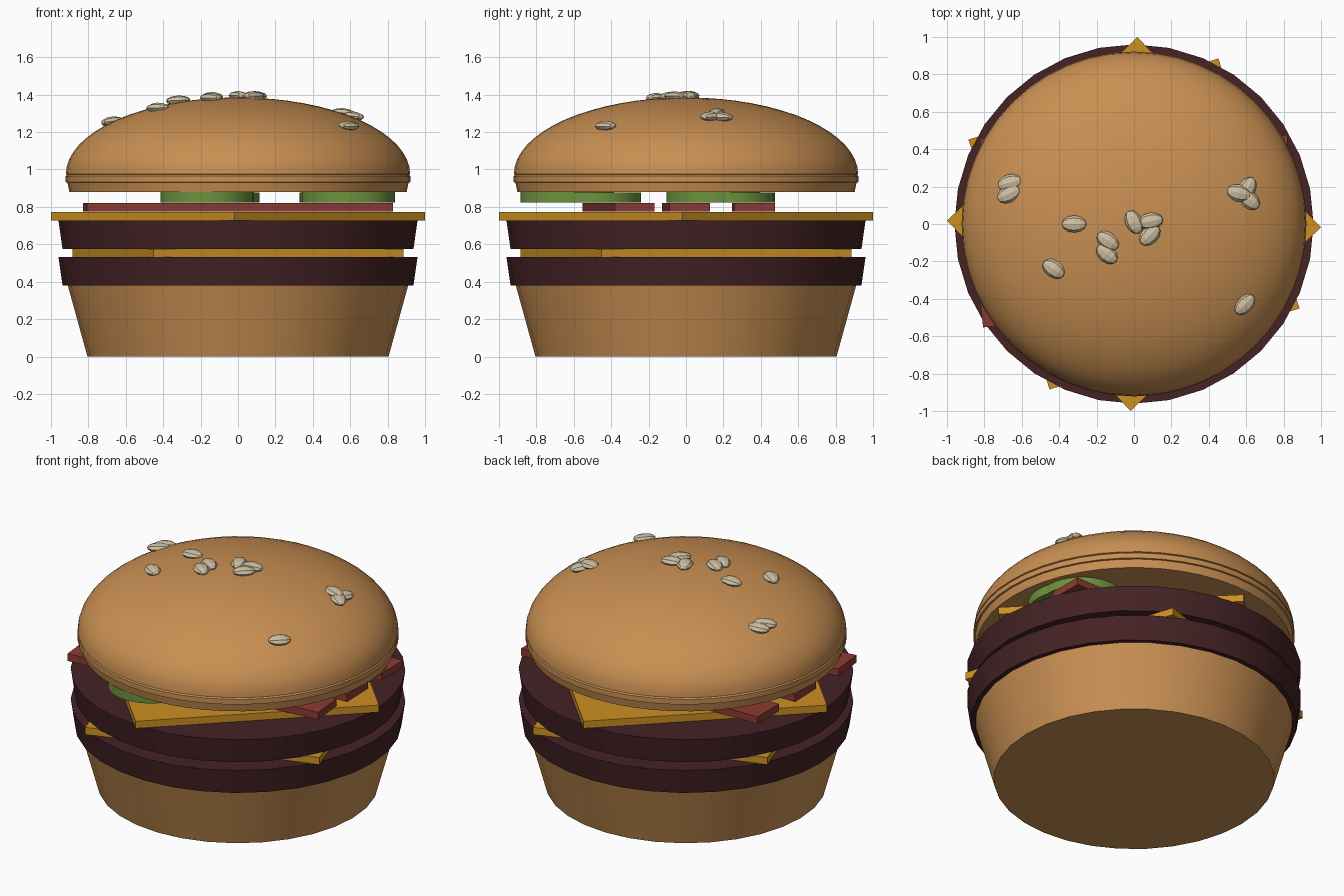
import bpy, bmesh, math
from mathutils import Matrix, Vector

cube = bpy.data.objects.get("Cube")
if cube:
    bpy.data.objects.remove(cube, do_unlink=True)


def material(name, rgb):
    m = bpy.data.materials.new(name)
    m.use_nodes = True
    m.diffuse_color = (*rgb, 1)
    bsdf = next(n for n in m.node_tree.nodes if n.type == "BSDF_PRINCIPLED")
    bsdf.inputs["Base Color"].default_value = (*rgb, 1)
    return m


BUN = material("toasted bun", (0.58, 0.275, 0.085))
MEAT = material("dark meat", (0.058, 0.016, 0.018))
CHEESE = material("cheese yellow", (0.60, 0.28, 0.016))
BACON = material("bacon red", (0.26, 0.044, 0.03))
PICKLE = material("pickle green", (0.15, 0.29, 0.048))
SEED = material("sesame cream", (0.62, 0.52, 0.36))


def finish(bm, name, mat, smooth=True):
    bmesh.ops.recalc_face_normals(bm, faces=bm.faces)
    me = bpy.data.meshes.new(name)
    bm.to_mesh(me)
    bm.free()
    me.materials.append(mat)
    for p in me.polygons:
        p.use_smooth = smooth
    if smooth:
        me.set_sharp_from_angle(angle=math.radians(30))
    ob = bpy.data.objects.new(name, me)
    bpy.context.collection.objects.link(ob)
    return ob


def revolve(name, profile, mat, sides=32, at=(0, 0)):
    """Closed solid turned from (radius, z) points, bottom to top."""
    bm = bmesh.new()
    rings = []
    for r, z in profile:
        rings.append([bm.verts.new((at[0] + r * math.cos(2 * math.pi * i / sides),
                                    at[1] + r * math.sin(2 * math.pi * i / sides), z))
                      for i in range(sides)])
    for a, b in zip(rings, rings[1:]):
        for i in range(sides):
            j = (i + 1) % sides
            bm.faces.new((a[i], a[j], b[j], b[i]))
    bm.faces.new(rings[0][::-1])
    bm.faces.new(rings[-1])
    return finish(bm, name, mat)


def slab(name, centre, size, degrees, mat):
    """Flat box turned about z."""
    bm = bmesh.new()
    bmesh.ops.create_cube(bm, size=1, matrix=Matrix.Translation(centre)
                          @ Matrix.Rotation(math.radians(degrees), 4, "Z")
                          @ Matrix.Diagonal((*size, 1)))
    return finish(bm, name, mat, smooth=False)


# Buns
DOME_R, DOME_Z, DOME_H = 0.92, 0.975, 0.41
revolve("bottom_bun", [(0.805, 0), (0.91, 0.38)], BUN)
dome = [(DOME_R * math.cos(t), DOME_Z + DOME_H * math.sin(t))
        for t in (math.radians(90 * i / 16) for i in range(16))]
dome.append((0.01, DOME_Z + DOME_H))
revolve("top_bun", [(0.902, 0.88), (0.912, 0.93), (0.922, 0.932), (0.922, 0.965),
                    (0.914, 0.972)] + dome, BUN, sides=48)

# Patties and cheese slices
for label, z in (("lower", 0.38), ("upper", 0.575)):
    revolve(label + "_patty", [(0.938, z), (0.96, z + 0.152)], MEAT)
slab("lower_cheese", (0, 0, 0.553), (1.405, 1.405, 0.046), 18, CHEESE)
slab("upper_cheese", (0, 0, 0.751), (1.414, 1.414, 0.045), 44, CHEESE)

# Bacon strips
for label, y, angle in (("front", -0.36, 6), ("middle", 0, 1.4), ("back", 0.36, 0.5)):
    slab(label + "_bacon", (0, y, 0.797), (1.645, 0.215, 0.046), angle, BACON)

# Pickle slices in two overlapping pairs
for i, (x, y) in enumerate(((-0.165, -0.635), (-0.135, -0.49),
                            (0.59, 0.145), (0.58, 0.225))):
    top = 0.88 - 0.002 * (i % 2)
    revolve(f"pickle_{i + 1}", [(0.25, 0.824), (0.25, top)], PICKLE, 32, (x, y))

# Sesame seeds: x, y, turn in degrees
SEEDS = ((-0.665, 0.22, 15), (-0.67, 0.16, 25), (-0.32, 0, 0),
         (-0.14, -0.09, -35), (-0.145, -0.16, -40), (-0.43, -0.24, -35),
         (0, 0.01, 115), (0.09, 0.015, 10), (0.085, -0.06, 45),
         (0.592, -0.43, 45), (0.56, 0.165, -15), (0.605, 0.19, 60),
         (0.615, 0.13, -40))
for i, (x, y, turn) in enumerate(SEEDS):
    z = DOME_Z + DOME_H * math.sqrt(1 - (x * x + y * y) / DOME_R ** 2) + 0.01
    # lean slightly with the dome
    normal = Vector((x * 0.15, y * 0.15, 1))
    lean = Vector((0, 0, 1)).rotation_difference(normal).to_matrix().to_4x4()
    bm = bmesh.new()
    bmesh.ops.create_uvsphere(
        bm, u_segments=8, v_segments=6, radius=1,
        matrix=Matrix.Translation((x, y, z)) @ lean
        @ Matrix.Rotation(math.radians(turn), 4, "Z")
        @ Matrix.Diagonal((0.066, 0.046, 0.026, 1))
        @ Matrix.Rotation(math.pi / 2, 4, "Y"))
    finish(bm, f"sesame_seed_{i + 1}", SEED, smooth=False)
